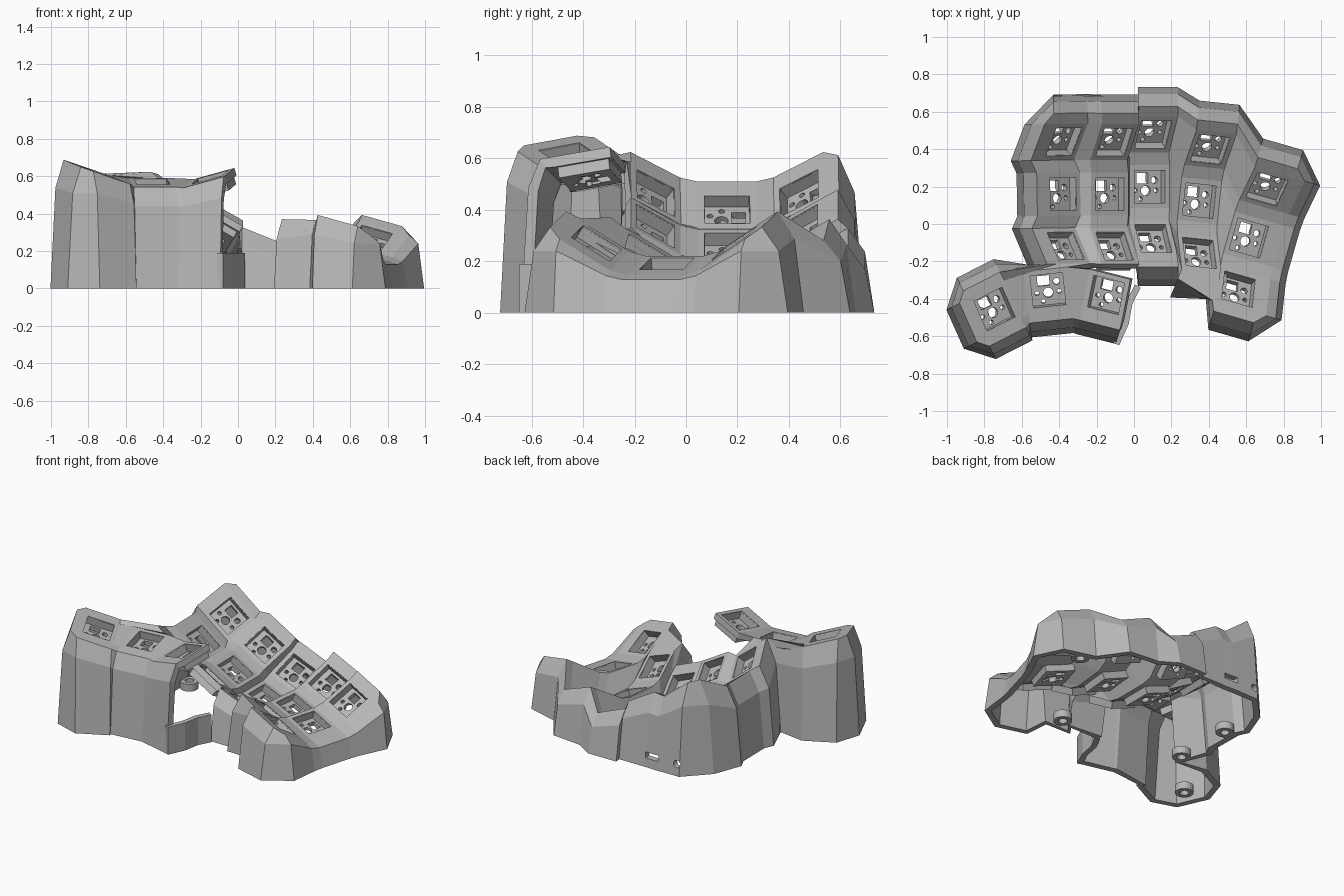
import bpy, bmesh
from math import radians, sin, cos
from mathutils import Matrix, Vector

if "Cube" in bpy.data.objects:
    bpy.data.objects.remove(bpy.data.objects["Cube"])

grey = bpy.data.materials.new("light grey plastic")
grey.use_nodes = True
grey.diffuse_color = (0.47, 0.47, 0.47, 1)
grey.node_tree.nodes["Principled BSDF"].inputs["Base Color"].default_value = grey.diffuse_color

HALF, HOLE, BOWL, STEP = 0.115, 0.088, 0.51, 33


def frame(x, y, z, pitch, roll, yaw):
    rot = Matrix.Rotation(radians(yaw), 4, "Z") @ Matrix.Rotation(radians(roll), 4, "Y")
    return Matrix.Translation((x, y, z)) @ rot @ Matrix.Rotation(radians(pitch), 4, "X")


def new_object(name, bm):
    mesh = bpy.data.meshes.new(name)
    bm.to_mesh(mesh)
    bm.free()
    mesh.materials.append(grey)
    obj = bpy.data.objects.new(name, mesh)
    bpy.context.collection.objects.link(obj)
    return obj


def add_box(bm, centre, size):
    mat = Matrix.Translation(centre) @ Matrix.Diagonal((*size, 1))
    bmesh.ops.create_cube(bm, size=1, matrix=mat)


def add_cylinder(bm, centre, radius, depth, rot=Matrix(), sides=20):
    bmesh.ops.create_cone(bm, cap_ends=True, segments=sides, radius1=radius, radius2=radius,
                          depth=depth, matrix=Matrix.Translation(centre) @ rot)


def cut(obj, bm, name):
    cutter = new_object(name, bm)
    cutter.hide_render = True
    cutter.hide_set(True)
    mod = obj.modifiers.new("cut", "BOOLEAN")
    mod.object, mod.operation, mod.solver = cutter, "DIFFERENCE", "EXACT"
    mod.use_self = True


def thicken(obj, thickness, offset):
    mod = obj.modifiers.new("thickness", "SOLIDIFY")
    mod.thickness, mod.offset = thickness, offset


def evaluated_mesh(obj):
    bpy.context.view_layer.update()
    return bpy.data.meshes.new_from_object(obj.evaluated_get(bpy.context.evaluated_depsgraph_get()))


# Key positions: five bowl-shaped columns of three, and an arc of three thumb keys
# (x, y, z, roll, yaw, sideways shift of the end keys)
columns = {"A": (-0.378, 0.16, 0.40, 38, 1, -0.042), "B": (-0.13, 0.16, 0.265, 30, 0, -0.015),
           "C": (0.083, 0.20, 0.119, 22, 0, -0.01), "D": (0.35, 0.125, 0.155, 21, -6, 0),
           "E": (0.615, -0.075, 0.19, 15, -16, 0)}
keys, yaws = {}, {"T1": 27, "T2": 6, "T3": -14}
for name, (x, y, z, roll, yaw, bow) in columns.items():
    for row in range(3):
        a = radians(STEP * (1 - row))
        base = frame(x + bow * abs(row - 1), y, z, 0, roll, yaw)
        shift = Matrix.Translation((0, BOWL * sin(a), BOWL * (1 - cos(a))))
        keys[name + str(row)] = base @ shift @ Matrix.Rotation(a, 4, "X")
        yaws[name + str(row)] = yaw
keys["T1"] = frame(-0.745, -0.455, 0.62, 10, 17, yaws["T1"])
keys["T2"] = frame(-0.46, -0.355, 0.57, 10, 0, yaws["T2"])
keys["T3"] = frame(-0.15, -0.38, 0.595, 10, -15, yaws["T3"])

# Case skin: key rings, webs and outer walls as one sheet
bm = bmesh.new()
corners = {}
SIGNS = {"SW": (-1, -1), "SE": (1, -1), "NE": (1, 1), "NW": (-1, 1)}


def face(*verts):
    unique = list(dict.fromkeys(verts))
    if len(unique) > 2:
        bm.faces.new(unique)


def web(text):
    face(*[corners[t[:2], t[2:]] for t in text.split()])


for key, mat in keys.items():
    inner = {}
    for c, (sx, sy) in SIGNS.items():
        corners[key, c] = bm.verts.new(mat @ Vector((sx * HALF, sy * HALF, 0)))
        inner[c] = bm.verts.new(mat @ Vector((sx * HOLE, sy * HOLE, 0)))
    ring = list(SIGNS)
    for c, d in zip(ring, ring[1:] + ring[:1]):
        face(corners[key, c], corners[key, d], inner[d], inner[c])

for i, c in enumerate("ABCDE"):
    for r in range(3):
        if r < 2:
            web(f"{c}{r}SW {c}{r+1}NW {c}{r+1}NE {c}{r}SE")
        if c != "E":
            d = "ABCDE"[i + 1]
            web(f"{c}{r}NE {c}{r}SE {d}{r}SW {d}{r}NW")
            if r < 2:
                web(f"{c}{r}SE {c}{r+1}NE {d}{r+1}NW {d}{r}SW")
for text in ("T1NE T1SE T2SW T2NW", "T2NE T2SE T3SW T3NW", "T2NW T2NE A2SE A2SW",
             "T1NE T2NW A2SW", "E2SW D2SE D2SW"):
    web(text)

# Walls follow the outline clockwise; each side is pushed outward, then dropped to the floor
SIDES = {"W": (-1, 0, "SW NW"), "N": (0, 1, "NW NE"), "E": (1, 0, "NE SE"),
         "S": (0, -1, "SE SW"), "w": (-1, 0, "SW"), "s": (-0.3, -1, "SW")}
REACH = {"w": 0.4, "E": 0.93}
outline = ("T3S T2S T1S T1W T1N A2W A1W A0W A0N B0N C0N D0N E0N E0E E1E E2E E2S E2w D2s C2S").split()
strips = []
for token in outline:
    key, (nx, ny, names) = token[:2], SIDES[token[2]]
    side = Vector((nx, ny, 0))
    tilted = keys[key].to_3x3() @ side
    flat = Matrix.Rotation(radians(yaws[key]), 3, "Z") @ side
    out = flat * tilted.xy.length + Vector((0, 0, tilted.z))
    reach = 0.85 if key[0] == "T" else REACH.get(token[2], 1.05)
    for c in names.split():
        top = corners[key, c]
        ridge = top.co + out * 0.06 * reach
        shoulder = top.co + flat * 0.115 * reach
        shoulder.z = top.co.z * 0.8
        floor = top.co + flat * 0.15 * reach
        floor.z = 0
        strips.append([top] + [bm.verts.new(p) for p in (ridge, shoulder, floor)])
for a, b in zip(strips, strips[1:]):
    for k in range(3):
        face(a[k], b[k], b[k + 1], a[k + 1])

bmesh.ops.recalc_face_normals(bm, faces=bm.faces)
if sum(f.normal.z * f.calc_area() for f in bm.faces) < 0:
    bmesh.ops.reverse_faces(bm, faces=bm.faces)
gap_start, gap_end = strips[0][3].co.copy(), strips[-1][3].co.copy()
case = new_object("case_shell", bm)
thicken(case, 0.042, -1)
case.data = evaluated_mesh(case)
case.modifiers.clear()
for v in case.data.vertices:  # level the foot of the walls
    if v.co.z < 0.02:
        v.co.z = 0

# Cable slot and round socket through the back wall
bm = bmesh.new()
add_box(bm, (-0.22, 0.68, 0.08), (0.1, 0.2, 0.04))
add_cylinder(bm, (-0.41, 0.66, 0.08), 0.025, 0.2, Matrix.Rotation(radians(90), 4, "X"))
cut(case, bm, "socket_cutter")

# Low wall bridging the gap beside the thumb keys
bm = bmesh.new()
path = [gap_start, Vector((-0.045, -0.53, 0)), Vector((-0.025, -0.42, 0)), gap_end]
pairs = [(bm.verts.new(p), bm.verts.new(p + Vector((0, 0, 0.19)))) for p in path]
for (a, b), (c, d) in zip(pairs, pairs[1:]):
    bm.faces.new((a, c, d, b))
bridge = new_object("low_bridge_wall", bm)
thicken(bridge, 0.035, 0)

# Switch holder: pocketed box with a pierced floor, shared by every key
bm = bmesh.new()
add_box(bm, (0, 0, -0.045), (0.204, 0.204, 0.08))
master = new_object("switch_holder_master", bm)
bm = bmesh.new()
add_box(bm, (0, 0, 0), (0.174, 0.174, 0.11))
add_box(bm, (-0.02, 0.045, -0.07), (0.065, 0.055, 0.1))
for x, y, r in ((0, -0.022, 0.027), (-0.06, -0.02, 0.012), (0.06, -0.02, 0.012),
                (0.05, 0.035, 0.018), (-0.03, -0.066, 0.012)):
    add_cylinder(bm, (x, y, -0.07), r, 0.1)
add_box(bm, (0, 0, -0.09), (0.12, 0.05, 0.03))
cut(master, bm, "holder_cutter")
shared = evaluated_mesh(master)
bpy.data.objects.remove(master)
for key, mat in keys.items():
    holder = bpy.data.objects.new("switch_holder_" + key, shared)
    holder.matrix_world = mat
    bpy.context.collection.objects.link(holder)

# Hollow screw posts at the inside foot of the walls
posts = ((-0.54, 0.24), (-0.53, -0.17), (0.75, 0.37), (0.33, -0.30), (-0.83, -0.50))
for i, (x, y) in enumerate(posts):
    bm = bmesh.new()
    add_cylinder(bm, (x, y, 0.025), 0.058, 0.05)
    post = new_object("screw_post_%d" % (i + 1), bm)
    bm = bmesh.new()
    add_cylinder(bm, (x, y, 0.025), 0.028, 0.2)
    cut(post, bm, "screw_cutter_%d" % (i + 1))
